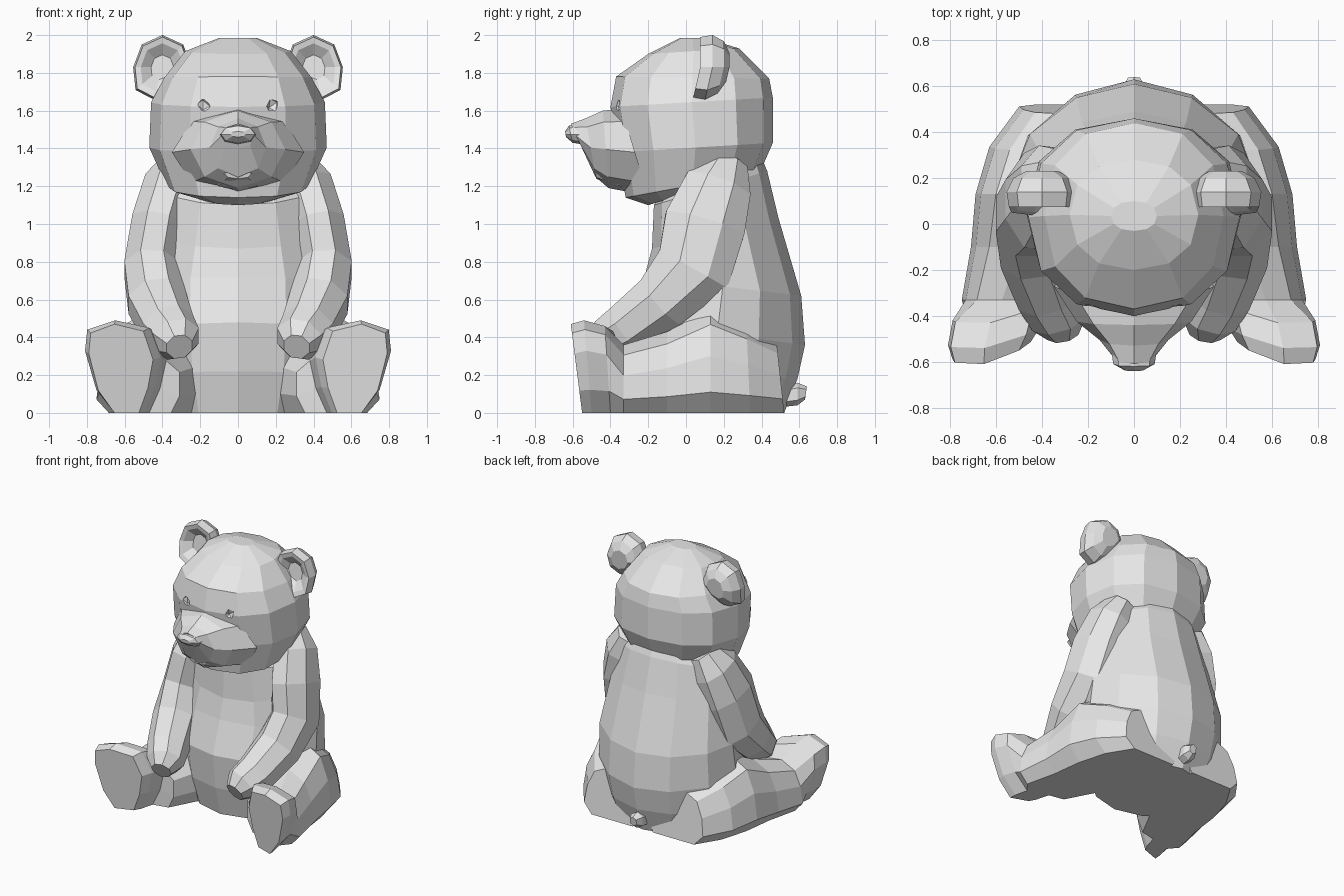
import bpy
import bmesh
from math import sin, cos, pi, copysign
from mathutils import Vector

cube = bpy.data.objects.get("Cube")
if cube:
    bpy.data.objects.remove(cube, do_unlink=True)

fur = bpy.data.materials.new("light_grey_fur")
fur.use_nodes = True
fur.diffuse_color = (0.8, 0.8, 0.8, 1)
fur.node_tree.nodes["Principled BSDF"].inputs["Base Color"].default_value = fur.diffuse_color


def skin(name, rings, mirror=1):
    """Join a row of point rings into one closed, flat shaded part."""
    bm = bmesh.new()
    loops = [[bm.verts.new((p[0] * mirror, p[1], p[2])) for p in ring] for ring in rings]
    for lower, upper in zip(loops, loops[1:]):
        for i in range(len(lower)):
            j = i - 1
            bm.faces.new((lower[j], lower[i], upper[i], upper[j]))
    bm.faces.new(loops[0])
    bm.faces.new(loops[-1])
    bmesh.ops.recalc_face_normals(bm, faces=bm.faces)
    mesh = bpy.data.meshes.new(name)
    bm.to_mesh(mesh)
    bm.free()
    mesh.materials.append(fur)
    obj = bpy.data.objects.new(name, mesh)
    bpy.context.collection.objects.link(obj)
    return obj


def centred(name, profile, sides=12, power=0.88):
    """Loft on the middle plane; each ring is start y, z, end y, z and half width."""
    rings = []
    for y0, z0, y1, z1, half in profile:
        a, b = Vector((0, y0, z0)), Vector((0, y1, z1))
        ring = []
        for i in range(sides):
            t = 2 * pi * i / sides
            s, c = [copysign(abs(f(t)) ** power, f(t)) for f in (sin, cos)]
            ring.append((a + b) / 2 + (a - b) / 2 * c + Vector((half * s, 0, 0)))
        rings.append(ring)
    return skin(name, rings)


def tube(name, path, mirror, sides=8):
    """Loft along a path; each point is x, y, z, sideways radius, other radius."""
    centres = [Vector(p[:3]) for p in path]
    rings = []
    for i, (centre, p) in enumerate(zip(centres, path)):
        ahead = (centres[min(i + 1, len(path) - 1)] - centres[max(i - 1, 0)]).normalized()
        across = (Vector((1, 0, 0)) - ahead * ahead.x).normalized()
        up = ahead.cross(across)
        turns = [2 * pi * (k + 0.5) / sides for k in range(sides)]
        rings.append([centre + across * p[3] * cos(t) * 1.06 + up * p[4] * sin(t) * 1.06
                      for t in turns])
    return skin(name, rings, mirror)


# Body and head
centred("torso", [
    (-.21, 0, .52, 0, .44), (-.27, .22, .59, .18, .51), (-.3, .48, .63, .36, .54),
    (-.22, .72, .61, .62, .53), (-.18, .87, .49, 1.03, .48),
    (-.17, 1.1, .43, 1.28, .42), (-.05, 1.25, .38, 1.4, .28)], power=1.08)
head = centred("head", [
    (-.2, 1.1, .15, 1.2, .2), (-.32, 1.14, .39, 1.27, .38), (-.36, 1.38, .46, 1.43, .47),
    (-.4, 1.62, .46, 1.67, .46), (-.37, 1.78, .44, 1.77, .39),
    (-.2, 1.9, .28, 1.93, .28), (-.03, 1.985, .1, 1.985, .1)])

# Face
centred("muzzle", [
    (-.34, 1.61, -.2, 1.15, .35), (-.44, 1.6, -.41, 1.19, .25),
    (-.53, 1.56, -.48, 1.25, .15), (-.61, 1.53, -.55, 1.4, .09)], sides=8, power=1)
centred("nose", [
    (-.55, 1.53, -.54, 1.42, .1), (-.62, 1.52, -.6, 1.43, .09),
    (-.64, 1.49, -.635, 1.46, .04)], sides=8)
centred("lower_lip", [
    (-.36, 1.33, -.34, 1.18, .14), (-.485, 1.29, -.475, 1.24, .07)], sides=8)

# Tail
centred("tail", [
    (.5, .14, .5, .03, .05), (.59, .16, .59, .04, .055), (.64, .14, .63, .07, .03)], sides=6)

# Shared outlines for the paired parts
foot_outline = [(.22, 0), (.6, 0), (.85, .25), (1, .67), (.97, .9),
                (.6, 1), (.15, .92), (0, .6), (.08, .28)]
thigh_outline = [(.1, 0), (.85, 0), (1, .2), (.96, .55), (.85, .85),
                 (.6, 1), (.2, .94), (0, .6), (0, .25)]
# Each leg ring: bottom y, top y, inner x, outer x, height
foot_rings = [(-.55, -.61, .45, .79, .47), (-.5, -.54, .41, .81, .49), (-.4, -.43, .38, .79, .46)]
thigh_rings = [
    (-.33, -.33, .31, .75, .36), (-.1, -.1, .18, .71, .43), (.13, .13, .1, .69, .55),
    (.34, .32, .04, .63, .46), (.52, .48, .04, .5, .37)]
arm_path = [
    (.3, .22, 1.33, .09, .11), (.36, .17, 1.2, .14, .18), (.42, .1, 1, .145, .22),
    (.455, .04, .76, .15, .21), (.43, -.13, .59, .155, .16), (.37, -.31, .45, .14, .14),
    (.325, -.41, .39, .125, .12), (.31, -.48, .35, .07, .07)]
# Each ear ring: y, radius; the last two sink into the front
ear_rings = [(.23, .07), (.2, .125), (.14, .155), (.075, .145), (.08, .115), (.12, .06)]

for side, mirror in (("left", 1), ("right", -1)):
    # Legs with upturned feet turned outward
    legs = []
    for outline, rings, toe_out in ((foot_outline, foot_rings, .12),
                                    (thigh_outline, thigh_rings, 0)):
        for y0, y1, inner, outer, height in rings:
            legs.append([(inner + (outer - inner) * u,
                          y0 + (y1 - y0) * v + max(0, .6 - u) * toe_out,
                          height * v) for u, v in outline])
    skin(side + "_leg", legs, mirror)

    # Arms resting forward
    tube(side + "_arm", arm_path, mirror)

    # Cupped ears, drawn down and forward at the lower edge
    ears = []
    for y, r in ear_rings:
        ring = []
        for k in range(8):
            c, s = r * cos(k * pi / 4), r * sin(k * pi / 4)
            low = max(0, -s)
            ring.append((.4 + c + .3 * low, y - .25 * low, 1.83 + 1.1 * s))
        ears.append(ring)
    skin(side + "_ear", ears, mirror)

    # Eye sockets cut into the head
    bpy.ops.mesh.primitive_ico_sphere_add(
        subdivisions=1, radius=.05, location=(.185 * mirror, -.385, 1.63),
        rotation=(0, .5 * mirror, 0))
    cutter = bpy.context.object
    cutter.name = side + "_eye_cutter"
    cutter.scale.x = .8
    cutter.hide_render = True
    cutter.data.materials.append(fur)
    cut = head.modifiers.new(side + "_eye", "BOOLEAN")
    cut.operation = "DIFFERENCE"
    cut.solver = "EXACT"
    cut.object = cutter
    bpy.context.view_layer.objects.active = head
    bpy.ops.object.modifier_apply(modifier=cut.name)
    bpy.data.objects.remove(cutter, do_unlink=True)
